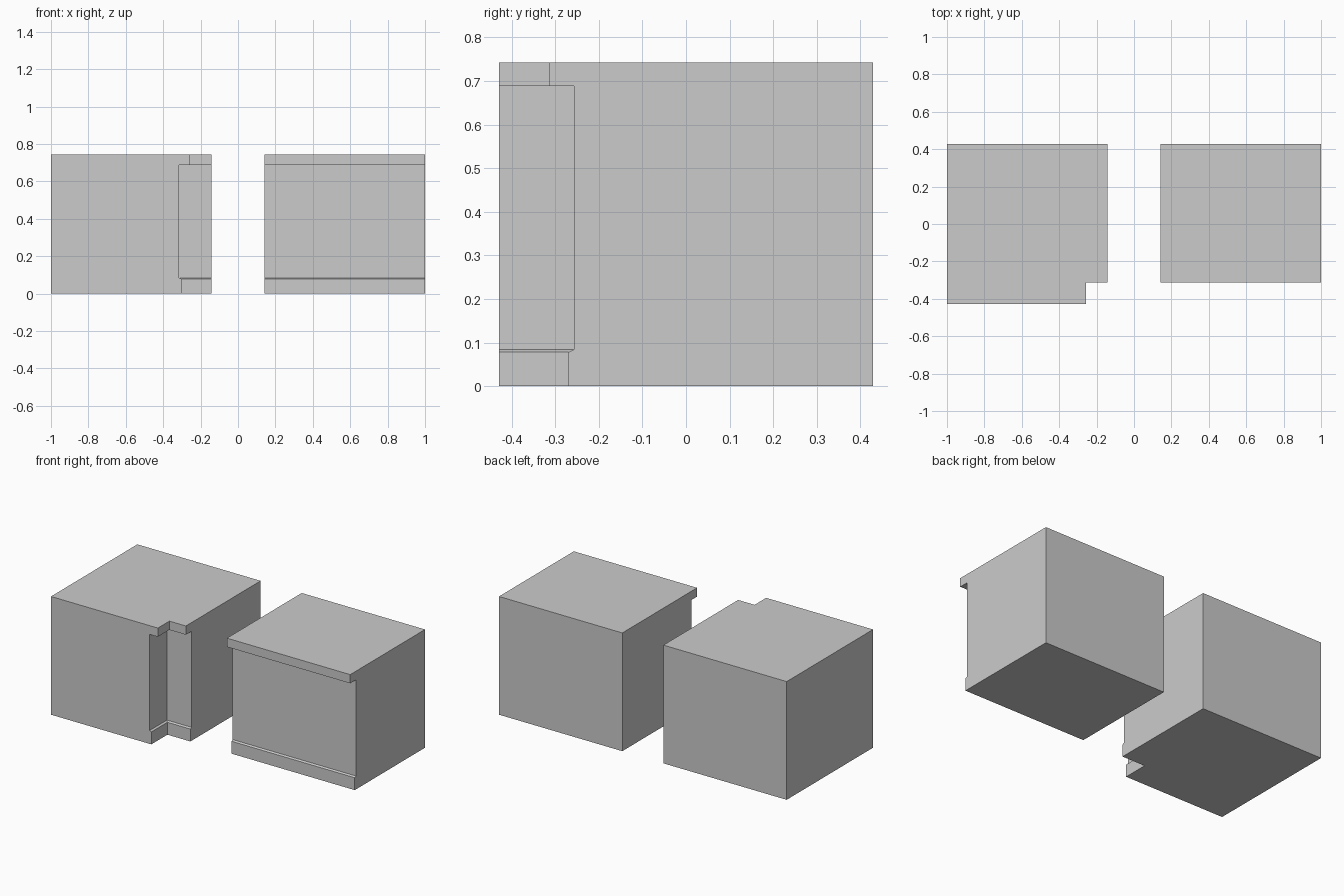
import bpy, bmesh

if "Cube" in bpy.data.objects:
    bpy.data.objects.remove(bpy.data.objects["Cube"])

H = 0.4286                     # half width of one block
# front face profile: (distance of face from block centre, height)
PROFILE = [(0.269, 0.0), (0.269, 0.078), (0.257, 0.084),
           (0.257, 0.688), (0.314, 0.688), (0.314, 0.743)]


def straight(d):
    """Plan outline with the profiled face along the whole front."""
    return [(-H, -d), (H, -d), (H, H), (-H, H)]


def inner_corner(d):
    """Plan outline with the profiled face wrapping a front-right notch."""
    return [(-H, -H), (d, -H), (d, -d), (H, -d), (H, H), (-H, H)]


def wall_block(name, outline, cx):
    """Stack the plan outline along the profile and cap both ends."""
    bm = bmesh.new()
    rings = [[bm.verts.new((x, y, z)) for x, y in outline(d)] for d, z in PROFILE]
    bm.faces.new(rings[0][::-1])
    bm.faces.new(rings[-1])
    for low, high in zip(rings, rings[1:]):
        n = len(low)
        for i in range(n):
            j = (i + 1) % n
            quad = (low[i], low[j], high[j], high[i])
            # skip faces that collapse where only the profiled side moves
            if bm.faces.new(quad).calc_area() < 1e-7:
                bm.faces.remove(bm.faces.get(quad))
    # merge each flat side into a single clean face
    bmesh.ops.dissolve_limit(bm, angle_limit=0.01, verts=bm.verts[:], edges=bm.edges[:])
    bmesh.ops.recalc_face_normals(bm, faces=bm.faces[:])
    mesh = bpy.data.meshes.new(name)
    bm.to_mesh(mesh)
    bm.free()
    obj = bpy.data.objects.new(name, mesh)
    obj.location.x = cx
    bpy.context.collection.objects.link(obj)


wall_block("corner_wall_block", inner_corner, -1 + H)
wall_block("straight_wall_block", straight, 1 - H)
